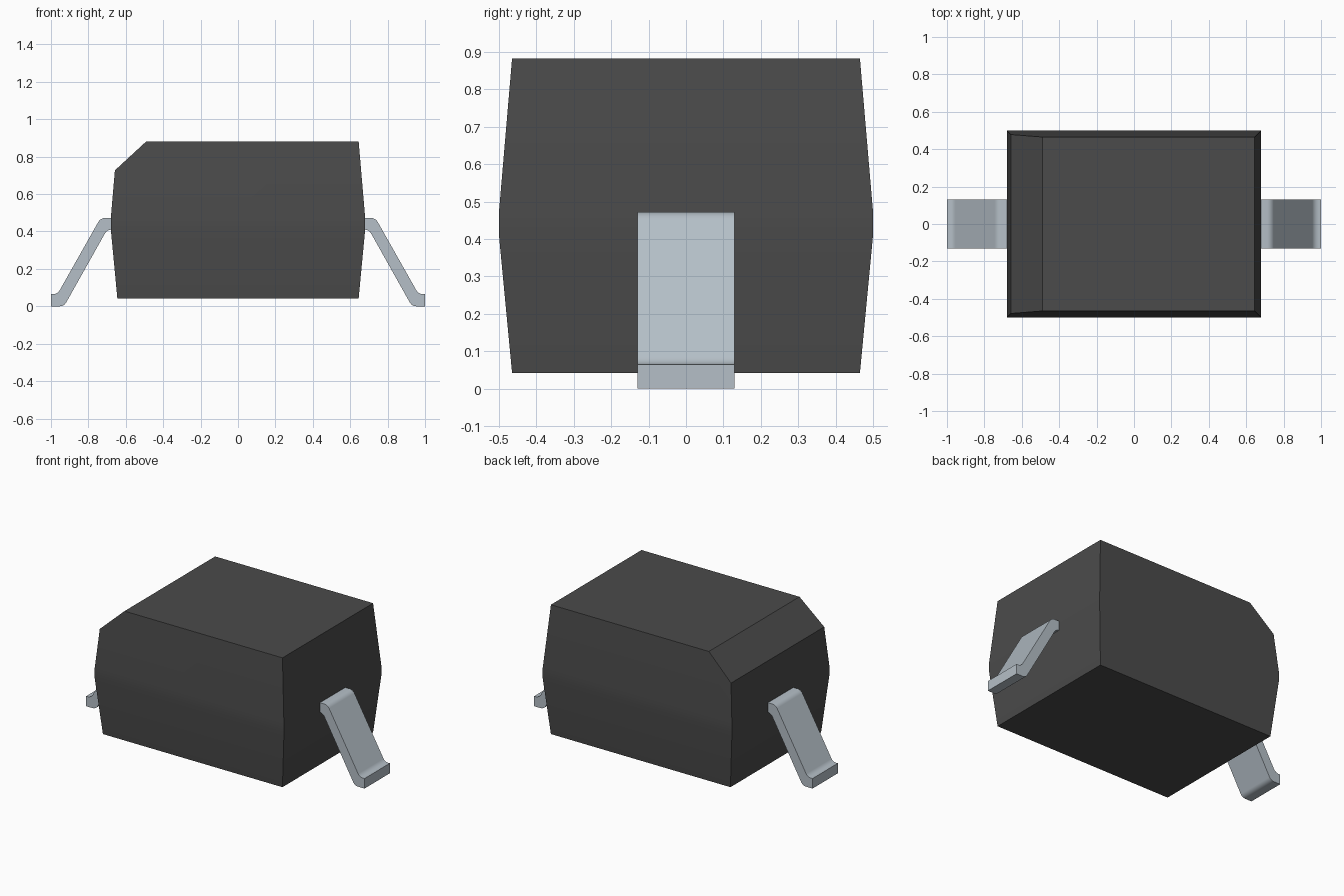
import bpy, bmesh, math
from mathutils import Vector

if "Cube" in bpy.data.objects:
    bpy.data.objects.remove(bpy.data.objects["Cube"], do_unlink=True)


def make_material(name, rgb, roughness):
    mat = bpy.data.materials.new(name)
    mat.use_nodes = True
    mat.diffuse_color = (*rgb, 1)
    bsdf = mat.node_tree.nodes["Principled BSDF"]
    bsdf.inputs["Base Color"].default_value = (*rgb, 1)
    bsdf.inputs["Roughness"].default_value = roughness
    return mat


def make_object(name, bm, mat):
    bmesh.ops.recalc_face_normals(bm, faces=bm.faces)
    mesh = bpy.data.meshes.new(name)
    bm.to_mesh(mesh)
    bm.free()
    mesh.materials.append(mat)
    obj = bpy.data.objects.new(name, mesh)
    bpy.context.collection.objects.link(obj)
    bpy.ops.object.select_all(action="DESELECT")
    obj.select_set(True)
    bpy.context.view_layer.objects.active = obj
    bpy.ops.object.shade_smooth_by_angle(angle=math.radians(25))
    return obj


plastic = make_material("dark grey plastic", (0.07, 0.07, 0.07), 0.6)
metal = make_material("tinned metal", (0.46, 0.52, 0.57), 0.4)

# Package body: stacked rectangles, widest at the waist band
bm = bmesh.new()
rings = []
for z, hx, hy in [(0.042, 0.645, 0.465), (0.41, 0.68, 0.5),
                  (0.472, 0.68, 0.5), (0.882, 0.645, 0.465)]:
    rings.append([bm.verts.new((sx * hx, sy * hy, z))
                  for sx, sy in [(-1, -1), (1, -1), (1, 1), (-1, 1)]])
for low, high in zip(rings, rings[1:]):
    for i in range(4):
        j = (i + 1) % 4
        bm.faces.new((low[i], low[j], high[j], high[i]))
bm.faces.new(rings[0][::-1])
bm.faces.new(rings[-1])

# Sloped polarity edge along the top of the right side
a, b = Vector((-0.66, 0, 0.725)), Vector((-0.49, 0, 0.882))
d = b - a
cut = bmesh.ops.bisect_plane(bm, geom=bm.verts[:] + bm.edges[:] + bm.faces[:],
                             plane_co=a, plane_no=(-d.z, 0, d.x), clear_outer=True)
bmesh.ops.contextual_create(
    bm, geom=[e for e in cut["geom_cut"] if isinstance(e, bmesh.types.BMEdge)])
make_object("package_body", bm, plastic)


# Bent leads: side profile extruded across y, with the bends rounded
PROFILE = [(0.64, 0.472), (0.735, 0.472), (0.965, 0.065), (1.0, 0.065),
           (1.0, 0.0), (0.93, 0.0), (0.70, 0.41), (0.64, 0.41)]
BENDS = {1, 2, 5, 6}


def make_lead(name, side):
    bm = bmesh.new()
    near = [bm.verts.new((side * x, -0.13, z)) for x, z in PROFILE]
    far = [bm.verts.new((side * x, 0.13, z)) for x, z in PROFILE]
    bm.faces.new(near)
    bm.faces.new(far[::-1])
    n = len(PROFILE)
    for i in range(n):
        j = (i + 1) % n
        bm.faces.new((near[i], far[i], far[j], near[j]))
    bends = [bm.edges.get((near[i], far[i])) for i in BENDS]
    bmesh.ops.bevel(bm, geom=bends, offset=0.022, offset_type="OFFSET",
                    segments=4, profile=0.5, affect="EDGES")
    make_object(name, bm, metal)


make_lead("left_lead", 1)
make_lead("right_lead", -1)
